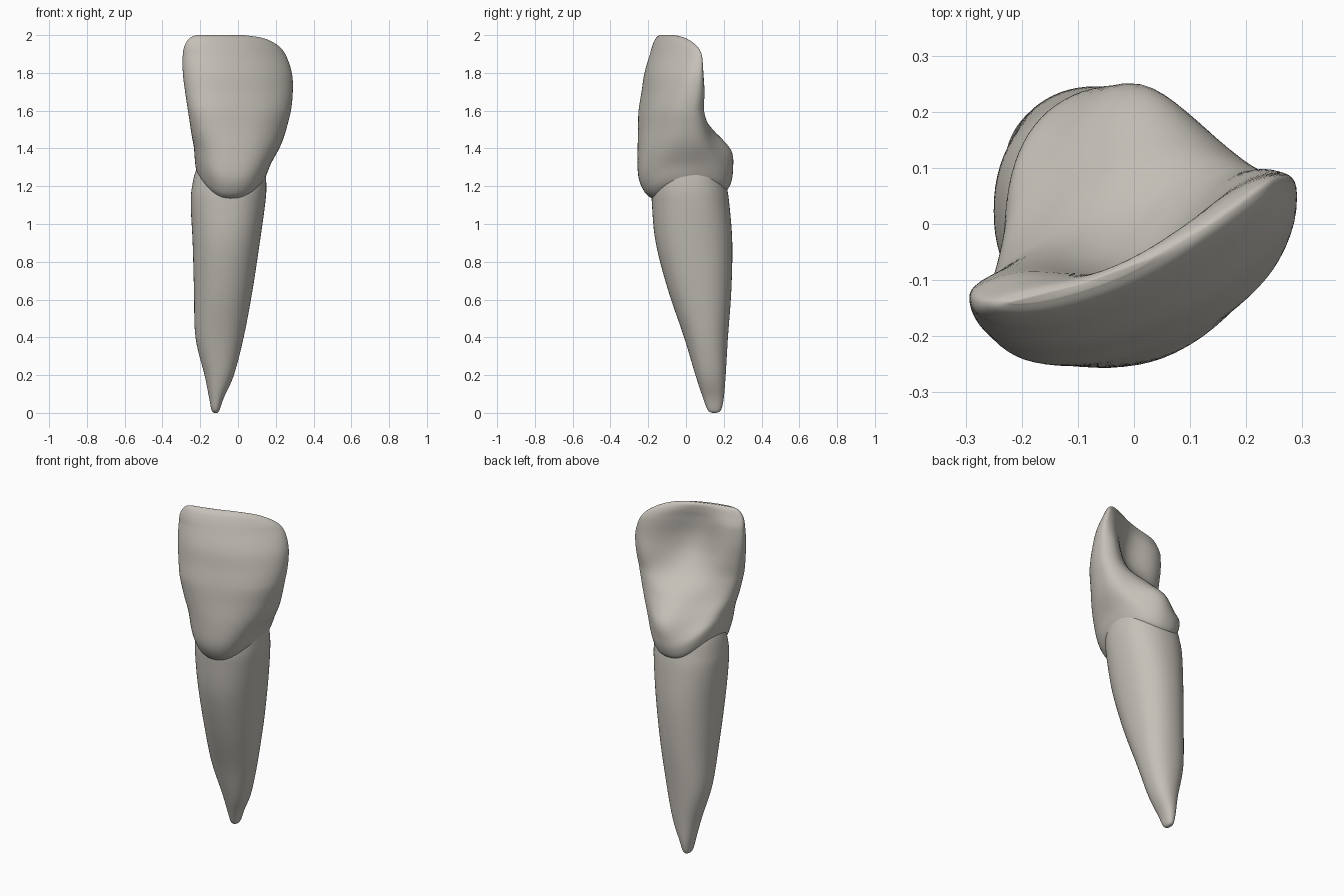
import bpy
import bmesh
import math

default_cube = bpy.data.objects.get("Cube")
if default_cube:
    bpy.data.objects.remove(default_cube, do_unlink=True)

SEGMENTS = 72
STEPS = 6

enamel = bpy.data.materials.new("warm grey enamel")
enamel.use_nodes = True
colour = (0.56, 0.53, 0.48, 1)
enamel.diffuse_color = colour
enamel.node_tree.nodes["Principled BSDF"].inputs["Base Color"].default_value = colour


def smooth_levels(levels):
    """Pass a smooth curve through the key cross-sections."""
    result = []
    last = len(levels) - 1
    for i in range(last):
        before, start = levels[max(i - 1, 0)], levels[i]
        end, after = levels[i + 1], levels[min(i + 2, last)]
        for step in range(STEPS):
            t = step / STEPS
            result.append([
                b + 0.5 * t * (c - a + t * (2 * a - 5 * b + 4 * c - d + t * (3 * (b - c) + d - a)))
                for a, b, c, d in zip(before, start, end, after)])
    result.append(levels[-1])
    return result


def rounded(angle, power):
    """Point on a unit superellipse."""
    c, s = math.cos(angle), math.sin(angle)
    return (math.copysign(abs(c) ** (2 / power), c),
            math.copysign(abs(s) ** (2 / power), s))


def loft(name, levels, section):
    """Join the rings of a part into one closed smooth skin."""
    bm = bmesh.new()
    rings = []
    for level in smooth_levels(levels):
        rings.append([bm.verts.new(section(level, 2 * math.pi * k / SEGMENTS))
                      for k in range(SEGMENTS)])
    for low, high in zip(rings, rings[1:]):
        for k in range(SEGMENTS):
            n = (k + 1) % SEGMENTS
            bm.faces.new((low[k], low[n], high[n], high[k]))
    # close each end with a fan
    for ring in (rings[0], rings[-1]):
        cap = bm.faces.new(ring)
        bmesh.ops.poke(bm, faces=[cap])
    bmesh.ops.recalc_face_normals(bm, faces=bm.faces)
    mesh = bpy.data.meshes.new(name)
    bm.to_mesh(mesh)
    bm.free()
    mesh.materials.append(enamel)
    mesh.shade_smooth()
    part = bpy.data.objects.new(name, mesh)
    bpy.context.collection.objects.link(part)
    return part


def root_section(level, angle):
    z, left, right, front, back = level
    u, v = rounded(angle, 2.2)
    x = (left + right) / 2 + u * (right - left) / 2
    y = (front + back) / 2 + v * (back - front) / 2
    return x, y, z


def crown_section(level, angle):
    z, left, right, slope, offset, front, back_left, back_mid, back_right = level
    u, v = rounded(angle, 2.3)
    x = (left + right) / 2 + u * (right - left) / 2
    # the biting edge bows forward
    bow = 0.6 * min(max((z - 1.6) / 0.3, 0), 1)
    y = offset + slope * x + bow * x * x
    if v < 0:
        y += v * front
    else:
        # hollow between the two side ridges
        ridge = back_right if u > 0 else back_left
        blend = math.sin(min(abs(u) / 0.85, 1) * math.pi / 2) ** 2
        y += v * (back_mid + (ridge - back_mid) * blend)
    # the gum line climbs at the sides and the back
    rise = (0.14 if u < 0 else 0.09) * math.cos(angle) ** 2 + 0.04 * max(v, 0)
    weight = min(max((1.5 - z) / 0.36, 0), 1)
    return x, y, z + rise * weight * weight * (3 - 2 * weight)


# z, left, right, front, back
root_levels = [
    (0, -0.125, -0.11, 0.14, 0.16),
    (0.015, -0.14, -0.098, 0.115, 0.185),
    (0.08, -0.153, -0.075, 0.09, 0.2),
    (0.2, -0.177, -0.022, 0.05, 0.21),
    (0.4, -0.225, 0.03, -0.01, 0.222),
    (0.65, -0.233, 0.077, -0.095, 0.24),
    (0.9, -0.24, 0.115, -0.16, 0.245),
    (1.1, -0.25, 0.143, -0.18, 0.23),
    (1.2, -0.243, 0.15, -0.18, 0.215),
    (1.3, -0.215, 0.14, -0.16, 0.19),
    (1.36, -0.15, 0.1, -0.1, 0.12),
]
loft("tooth_root", root_levels, root_section)

# z, left, right, slope, offset, front, back at left, middle and right
crown_levels = [
    (1.12, -0.18, 0.09, 0, 0, 0.14, 0.18, 0.18, 0.18),
    (1.135, -0.215, 0.13, 0, 0, 0.18, 0.21, 0.21, 0.21),
    (1.17, -0.225, 0.15, 0, 0, 0.22, 0.235, 0.235, 0.23),
    (1.25, -0.23, 0.175, 0.06, 0, 0.25, 0.24, 0.25, 0.22),
    (1.38, -0.235, 0.22, 0.16, -0.02, 0.23, 0.19, 0.26, 0.18),
    (1.5, -0.25, 0.255, 0.25, -0.045, 0.195, 0.12, 0.18, 0.15),
    (1.6, -0.265, 0.28, 0.29, -0.06, 0.17, 0.09, 0.08, 0.13),
    (1.7, -0.28, 0.29, 0.31, -0.065, 0.145, 0.075, 0.015, 0.12),
    (1.8, -0.292, 0.285, 0.34, -0.065, 0.125, 0.06, -0.01, 0.085),
    (1.9, -0.292, 0.25, 0.4, -0.065, 0.085, 0.05, -0.005, 0.05),
    (1.95, -0.28, 0.205, 0.42, -0.068, 0.06, 0.035, 0.005, 0.035),
    (1.985, -0.255, 0.13, 0.42, -0.072, 0.035, 0.02, 0.01, 0.02),
    (2, -0.22, 0.03, 0.42, -0.075, 0.01, 0.005, 0.005, 0.005),
]
loft("tooth_crown", crown_levels, crown_section)
